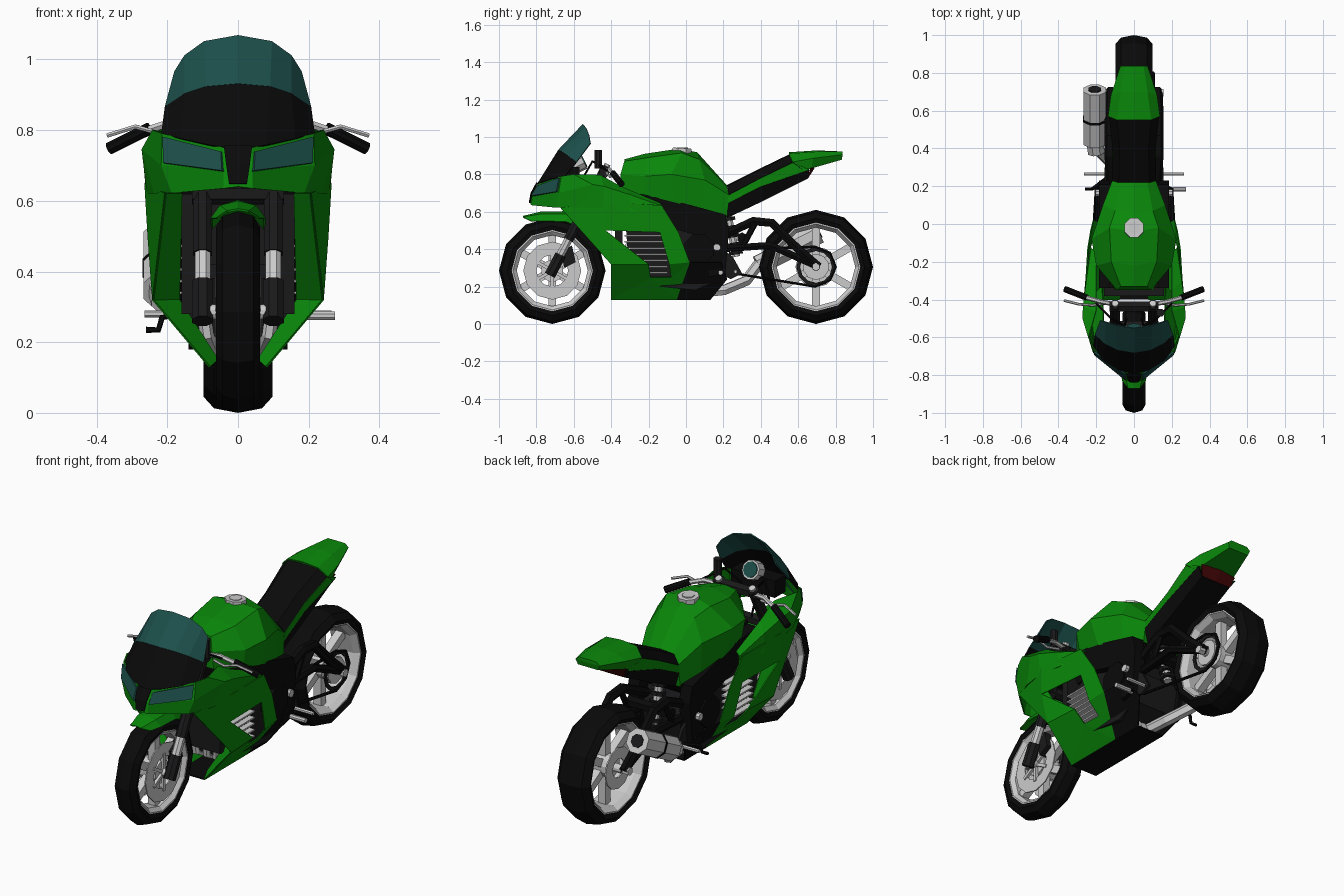
import bpy, bmesh
from math import sin, cos, pi
from mathutils import Vector

def M(name, c):
    m = bpy.data.materials.new(name)
    m.diffuse_color = (*c, 1)
    return m
GREEN, BLACK = M("green", (.003, .25, .003)), M("black", (.003, .003, .003))
DARK, TEAL, RED = M("dark_metal", (.01, .01, .011)), M("tinted_glass", (.012, .08, .07)), M("red", (.06, .002, .002))
GREY = None

def build(name, verts, faces, mat, mirror=False, thick=0):
    me = bpy.data.meshes.new(name)
    bm = bmesh.new()
    vs = [bm.verts.new(v) for v in verts]
    for f in faces:
        bm.faces.new([vs[i] for i in f])
    bmesh.ops.remove_doubles(bm, verts=bm.verts[:], dist=1e-4)
    bmesh.ops.recalc_face_normals(bm, faces=bm.faces[:])
    bm.to_mesh(me)
    bm.free()
    ob = bpy.data.objects.new(name, me)
    bpy.context.collection.objects.link(ob)
    if mat:
        me.materials.append(mat)
    if mirror:
        ob.modifiers.new("mirror", 'MIRROR')
    if thick:
        s = ob.modifiers.new("thickness", 'SOLIDIFY')
        s.thickness, s.offset = thick, 0
    return ob

def sheet(name, rows, mat, thick=.006, mirror=True):
    n = len(rows[0])
    faces = [(i*n+j, i*n+j+1, i*n+n+j+1, i*n+n+j) for i in range(len(rows)-1) for j in range(n-1)]
    return build(name, [p for r in rows for p in r], faces, mat, mirror, thick)

def prism(name, prof, x0, x1, mat, mirror=False):
    n = len(prof)
    faces = [tuple(range(n)), tuple(range(n, 2*n))] + [(i, (i+1) % n, n+(i+1) % n, n+i) for i in range(n)]
    return build(name, [(x, y, z) for x in (x0, x1) for y, z in prof], faces, mat, mirror)

def box(name, y0, y1, z0, z1, x0, x1, mat, mirror=False):
    return prism(name, [(y0, z0), (y1, z0), (y1, z1), (y0, z1)], x0, x1, mat, mirror)

def lathe(name, prof, cy, cz, mat, n=12, mirror=False):
    m = len(prof)
    vs = [(x, cy+r*sin(2*pi*i/n), cz+r*cos(2*pi*i/n)) for i in range(n) for x, r in prof]
    faces = [(i*m+j, i*m+(j+1) % m, (i+1) % n*m+(j+1) % m, (i+1) % n*m+j) for i in range(n) for j in range(m)]
    return build(name, vs, faces, mat, mirror)

def cyls(name, segs, mat, n=8, mirror=False):
    vs, fs = [], []
    for a, b, r in segs:
        a, b, k = Vector(a), Vector(b), len(vs)
        q = (b-a).to_track_quat('Z', 'Y')
        for c in (a, b):
            vs += [c + q @ Vector((r*cos(2*pi*(i+.5)/n), r*sin(2*pi*(i+.5)/n), 0)) for i in range(n)]
        fs += [tuple(range(k, k+n)), tuple(range(k+n, k+2*n))]
        fs += [(k+i, k+(i+1) % n, k+n+(i+1) % n, k+n+i) for i in range(n)]
    return build(name, vs, fs, mat, mirror)

def tube(name, pts, r, mat, mirror=True):
    c = bpy.data.curves.new(name, 'CURVE')
    c.dimensions, c.bevel_depth, c.bevel_resolution, c.use_fill_caps = '3D', r, 1, True
    for s in ((1, -1) if mirror else (1,)):
        sp = c.splines.new('POLY')
        sp.points.add(len(pts)-1)
        sp.use_smooth = False
        for p, (x, y, z) in zip(sp.points, pts):
            p.co = (s*x, y, z, 1)
    if mat:
        c.materials.append(mat)
    bpy.context.collection.objects.link(bpy.data.objects.new(name, c))

# Wheels
for nm, cy, R, w in (("front", -.715, .285, .062), ("rear", .695, .305, .097)):
    half = [(0, R), (.7*w, R-.013), (w, R-.045), (.88*w, R-.068)]
    lathe(nm+"_tyre", half + [(-x, r) for x, r in half[:0:-1]], cy, R, BLACK)
    rw = .85*w
    lathe(nm+"_rim", [(rw, R-.05), (rw, R-.075), (.55*w, R-.095), (-.55*w, R-.095), (-rw, R-.075), (-rw, R-.05)], cy, R, GREY)
    arms = [2*pi*i/6 for i in range(6)]
    cyls(nm+"_spokes", [((0, cy, R), (0, cy+(R-.085)*sin(a), R+(R-.085)*cos(a)), .03) for a in arms], GREY, 4)
    cyls(nm+"_hub", [((-.11, cy, R), (.11, cy, R), .022), ((-.05, cy, R), (.05, cy, R), .06)], GREY, 12)
lathe("front_brake_discs", [(.052, .155), (.058, .155), (.058, .085), (.052, .085)], -.715, .285, GREY, 12, True)
cyls("front_disc_carriers", [((.055, -.715, .285), (.055, -.715+.1*sin(a), .285+.1*cos(a)), .012) for a in arms], GREY, 4, True)
lathe("rear_brake_disc", [(-.085, .11), (-.078, .11), (-.078, .05), (-.085, .05)], .695, .305, GREY)
lathe("rear_sprocket", [(.096, .105), (.104, .105), (.104, .085), (.096, .085)], .695, .305, DARK)
cyls("sprocket_carrier", [((.08, .695, .305), (.1, .695, .305), .07)], GREY, 10)
tube("chain", [(.102, .2, .40), (.102, .69, .412), (.102, .77, .38), (.102, .80, .305), (.102, .77, .235),
               (.102, .69, .2), (.102, .2, .28), (.102, .16, .34), (.102, .2, .40)], .008, BLACK, False)

# Fork and steering
fork = lambda z, x=.1: (x, -.715+(z-.285)*.52, z)
cyls("fork_feet", [(fork(.26), fork(.37), .032)], DARK, 8, True)
cyls("fork_sliders", [(fork(.35), fork(.47), .024)], GREY, 8, True)
cyls("fork_tubes", [(fork(.45), fork(.84), .029)], DARK, 8, True)
cyls("fork_caps", [(fork(.84), fork(.855), .018)], GREY, 8, True)
prism("brake_calipers", [(-.65, .3), (-.59, .33), (-.61, .42), (-.67, .38)], .045, .085, DARK, True)
cyls("fork_clamps", [(fork(.82, -.13), fork(.82, .13), .03), (fork(.62, -.13), fork(.62, .13), .03)], DARK, 6)
tube("handlebars", [(.08, -.43, .82), (.18, -.41, .825), (.27, -.385, .795)], .012, GREY)
cyls("grips", [((.25, -.39, .805), (.365, -.345, .748), .018)], BLACK, 8, True)
tube("hand_levers", [(.15, -.42, .80), (.22, -.43, .79), (.29, -.425, .81), (.37, -.405, .785)], .007, GREY)
cyls("fluid_reservoir", [((.14, -.47, .83), (.14, -.47, .93), .022)], DARK)
tube("cables", [(.2, -.42, .82), (.12, -.5, .87), (.05, -.54, .8), (.04, -.5, .65)], .006, BLACK)
box("dashboard", -.66, -.57, .75, .84, -.13, .13, BLACK)
cyls("gauge", [((0, -.6, .85), (0, -.55, .875), .05)], GREY, 10)
cyls("gauge_glass", [((0, -.555, .873), (0, -.545, .878), .04)], TEAL, 10)

# Front fender
sheet("front_fender", [
    [(0, -.87, .575), (.03, -.87, .57), (.06, -.83, .55)],
    [(0, -.78, .597), (.05, -.78, .585), (.075, -.76, .55)],
    [(0, -.65, .60), (.05, -.64, .585), (.075, -.64, .545)],
    [(0, -.56, .56), (.05, -.56, .55), (.075, -.58, .52)]], GREEN)

# Windscreen and dark cowl under it
rim = [(0, -.68, .93), (.09, -.665, .922), (.15, -.635, .902), (.205, -.585, .865)]
sheet("windscreen", [rim, [(0, -.55, 1.067), (.095, -.535, 1.05), (.15, -.518, 1.01), (.178, -.51, .965)]], TEAL)
sheet("windscreen_cowl", [[(0, -.795, .745), (.08, -.77, .757), (.16, -.72, .775), (.215, -.645, .79)], rim], BLACK)

# Upper fairing, nose and headlights
sheet("upper_fairing", [
    [(0, -.79, .745), (0, -.82, .70), (0, -.83, .64)],
    [(.04, -.785, .75), (.04, -.815, .69), (.04, -.825, .635)],
    [(.212, -.665, .79), (.215, -.68, .70), (.185, -.69, .622)],
    [(.24, -.60, .80), (.27, -.50, .745), (.235, -.57, .622)],
    [(.2, -.46, .795), (.268, -.44, .735), (.255, -.44, .62)],
    [(.2, -.35, .735), (.25, -.3, .69), (.255, -.3, .60)],
    [(.2, -.14, .645), (.225, -.13, .63), (.232, -.12, .60)]], GREEN)
sheet("headlights", [[(.045, -.79, .738), (.21, -.675, .78)], [(.042, -.823, .684), (.208, -.688, .706)]], TEAL, .014)
sheet("nose_panel", [[(0, -.798, .755), (.04, -.793, .755)], [(0, -.828, .70), (.033, -.824, .70)],
                     [(0, -.838, .648), (.025, -.834, .648)]], BLACK)

# Side fairings with a vent, folded in at the front and bottom
def skin(y, z, inset=0):
    x = .262 if z > .61 else .24+(z-.32)*.073 if z > .32 else .08+(z-.13)*.842
    return ((x-inset)*(1-.25*max(0, y+.4)*(z > .2)) - .3*max(0, -.48-y), y, z)
pts = [(-.67, .622), (-.42, .65), (-.13, .635), (-.04, .49), (.02, .33), (-.05, .13), (-.40, .13),
       (-.40, .32), (-.43, .50), (-.14, .49), (-.09, .32), (-.08, .25), (-.19, .25), (-.20, .32)]
build("side_fairings", [skin(*p) for p in pts],
      [(0, 7, 8, 1), (7, 13, 8), (1, 8, 9, 2), (2, 9, 3), (9, 10, 4, 3), (10, 11, 4), (4, 11, 5),
       (11, 12, 5), (12, 6, 5), (12, 13, 7, 6)], GREEN, True, .006)
sheet("fairing_front_flanges", [[skin(-.67, .622), skin(-.40, .32), skin(-.40, .13)],
                                [skin(-.52, .622, .09), skin(-.33, .32, .07), skin(-.34, .15, .04)]], GREEN)
build("belly_pan", [skin(*p) for p in [(.02, .33), (-.05, .13), (.13, .13), (.22, .24), (.19, .33)]],
      [(0, 1, 2, 3), (0, 3, 4)], BLACK, True, .006)
sheet("belly_floor", [[(-.08, y, .13), (.08, y, .13)] for y in (-.4, .13)], BLACK, .006, False)

# Engine, radiator, frame
prism("engine", [(-.3, .22), (-.32, .5), (-.1, .6), (.12, .55), (.2, .4), (.17, .24), (.05, .18)], -.14, .14, DARK)
cyls("engine_covers", [((.13, .07, .40), (.195, .07, .40), .085)], BLACK, 8, True)
cyls("pivot_bolts", [((.12, .165, .41), (.205, .165, .41), .02)], GREY, 8, True)
box("radiator", -.38, -.34, .28, .62, -.16, .16, DARK)
for i in range(7):
    box("vent_fin_%d" % i, -.33, -.10, .27+i*.033, .278+i*.033, .14, .17, GREY, True)
prism("frame_spars", [(-.34, .70), (-.1, .67), (.21, .585), (.23, .50), (.21, .27), (.12, .25), (.1, .46), (-.1, .52), (-.3, .6)],
      .12, .185, BLACK, True)
prism("frame_core", [(-.34, .72), (.22, .58), (.15, .5), (-.3, .55)], -.13, .13, BLACK)

# Fuel tank and cap
tank = [[(0, -.33, .88), (.07, -.33, .87), (.09, -.35, .80), (.1, -.35, .71)],
        [(0, -.22, .91), (.12, -.2, .89), (.2, -.22, .79), (.18, -.22, .69)],
        [(0, -.04, .937), (.13, -.02, .915), (.225, -.08, .80), (.19, -.06, .65)],
        [(0, .06, .918), (.10, .07, .88), (.165, .1, .77), (.16, .1, .605)],
        [(0, .22, .74), (.07, .22, .73), (.115, .23, .69), (.12, .22, .57)]]
sheet("fuel_tank", [[(0, y, z) for x, y, z in tank[0]]] + tank + [[(0, y, z) for x, y, z in tank[-1]]], GREEN, 0)
cyls("fuel_cap", [((0, -.022, .91), (0, -.02, .94), .055)], GREY)
cyls("fuel_cap_center", [((0, -.02, .93), (0, -.02, .944), .032)], None)

# Seat and tail
edge = [(.115, .23, .69), (.112, .40, .78), (.13, .57, .862)]
low = [(.115, .22, .645), (.112, .40, .735), (.12, .66, .825)]
sheet("seat", [[(0, .22, .74), (.08, .22, .735), edge[0]], [(0, .40, .83), (.075, .40, .825), edge[1]],
               [(0, .555, .905), (.09, .555, .90), edge[2]]], BLACK)
sheet("seat_side_panels", [edge, low], GREEN)
tail = [[(0, .55, .915), (.09, .55, .908), (.135, .57, .865), (.12, .63, .82), (0, .63, .82)],
        [(0, .70, .925), (.07, .70, .918), (.12, .68, .885), (.10, .67, .835), (0, .67, .835)],
        [(0, .835, .92), (.05, .835, .92), (.07, .835, .905), (.06, .83, .88), (0, .83, .88)]]
sheet("tail", tail + [[(0, y, z) for x, y, z in tail[-1]]], GREEN)
under = [(.09, .22, .57), (.09, .40, .655), (.09, .65, .78)]
sheet("undertray", [low, under, [(0, y, z) for x, y, z in under]], BLACK)
sheet("tail_light", [[(0, .65, .78), (.09, .65, .78)], [(0, .685, .835), (.11, .67, .835)]], RED)

# Swingarm and shock
tube("swingarm_arch", [(.12, .17, .46), (.13, .36, .55), (.13, .46, .54), (.13, .60, .40), (.125, .71, .305)], .026, BLACK)
tube("swingarm_beams", [(.12, .16, .40), (.13, .45, .42), (.125, .71, .305)], .022, BLACK)
cyls("swingarm_braces", [((.13, .3, .41), (.13, .37, .54), .016), ((-.13, .30, .46), (.13, .30, .46), .03)], BLACK, 6, True)
cyls("axle_nuts", [((.12, .695, .305), (.155, .695, .305), .022)], GREY, 6, True)
cyls("shock", [((0, .22, .60), (0, .27, .36), .022)], GREY)
cyls("shock_spring", [((0, .225+i*.01, .57-i*.045), (0, .228+i*.01, .552-i*.045), .04) for i in range(5)], DARK)

# Exhaust
for x in (.04, .11):
    tube("headers", [(x, -.28, .46), (x, -.335, .38), (x*.8, -.31, .22), (x*.6, -.2, .165), (x*.4, .1, .165)], .02, GREY)
tube("exhaust_pipe", [(-.02, .05, .165), (-.05, .2, .18), (-.12, .32, .23), (-.18, .38, .31), (-.205, .42, .345)], .03, GREY, False)
cyls("muffler", [((-.208, .43, .345), (-.208, .71, .49), .065), ((-.2, .38, .32), (-.208, .44, .35), .048)], GREY)
cyls("muffler_band", [((-.208, .55, .407), (-.208, .562, .413), .068)], BLACK)
cyls("muffler_outlet", [((-.208, .70, .485), (-.208, .715, .493), .035)], DARK)

# Foot controls
prism("heel_plates", [(.17, .42), (.25, .36), (.3, .27), (.24, .24), (.16, .28)], .14, .155, DARK, True)
cyls("footpegs", [((.14, .265, .28), (.265, .265, .28), .01)], GREY, 6, True)
cyls("shift_peg", [((.14, .185, .275), (.275, .185, .275), .013)], GREY)
tube("brake_pedal", [(-.15, .24, .28), (-.215, .19, .27), (-.225, .185, .235), (-.26, .185, .235)], .009, BLACK, False)
